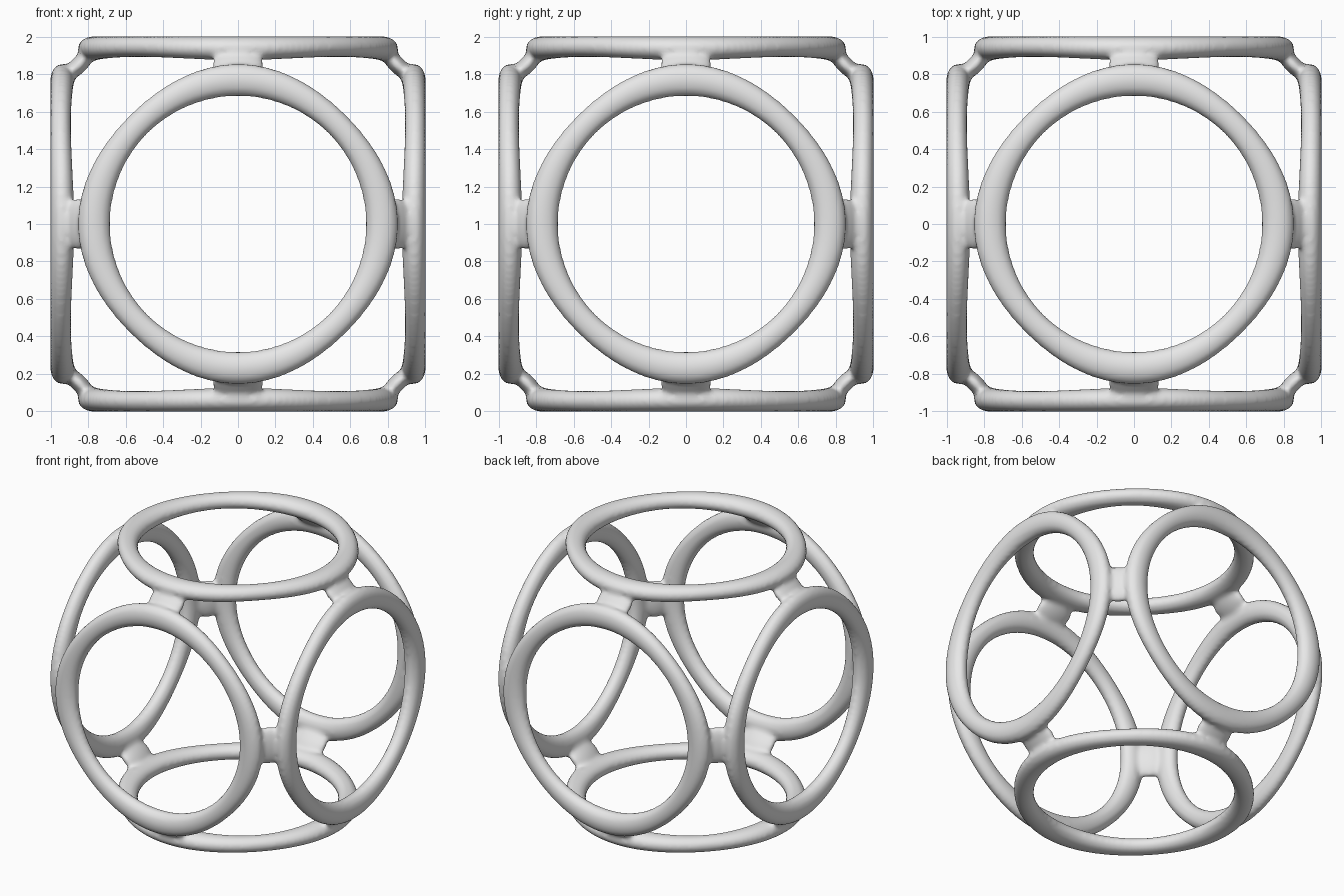
import bpy, bmesh, math
from mathutils import Matrix, Vector

if "Cube" in bpy.data.objects:
    bpy.data.objects.remove(bpy.data.objects["Cube"])

SEG, SIDES = 96, 20
GROW = 0.004            # allowance for the blending pass

grey = bpy.data.materials.new("plain_grey")
grey.diffuse_color = (0.8, 0.8, 0.8, 1)
grey.use_nodes = True
grey.node_tree.nodes["Principled BSDF"].inputs["Base Color"].default_value = grey.diffuse_color


def ring(bm, rot):
    """One hoop on a cube side, fuller towards its four joints."""
    loops = []
    for i in range(SEG):
        a = 2 * math.pi * i / SEG
        k = math.cos(2 * a) ** 2
        wide, deep = 0.065 + 0.018 * k, 0.052 + 0.008 * k
        rc, zc = 0.687 + wide, 1.0 - deep
        loop = []
        for j in range(SIDES):
            t = 2 * math.pi * j / SIDES
            r = rc + (wide + GROW) * math.cos(t)
            z = zc + (deep + GROW) * math.sin(t)
            loop.append(bm.verts.new(rot @ Vector((r * math.cos(a), r * math.sin(a), z))))
        loops.append(loop)
    for i in range(SEG):
        p, q = loops[i], loops[(i + 1) % SEG]
        for j in range(SIDES):
            n = (j + 1) % SIDES
            bm.faces.new((p[j], q[j], q[n], p[n]))


def web(bm, u, v):
    """Small bridge where two hoops nearly touch."""
    out = (u + v).normalized()
    across = (u - v).normalized()
    along = out.cross(across)
    m = Matrix((out, across, along)).transposed().to_4x4()
    m.translation = out * 1.203
    m = m @ Matrix.Diagonal((0.045, 0.11, 0.14, 1))
    bmesh.ops.create_uvsphere(bm, u_segments=24, v_segments=16, radius=1, matrix=m)


bm = bmesh.new()
axes = [Vector(a) for a in ((1, 0, 0), (-1, 0, 0), (0, 1, 0),
                            (0, -1, 0), (0, 0, 1), (0, 0, -1))]
for n in axes:
    ring(bm, Vector((0, 0, 1)).rotation_difference(n).to_matrix())
for i, u in enumerate(axes):
    for v in axes[i + 1:]:
        if abs(u.dot(v)) < 0.5:
            web(bm, u, v)
bmesh.ops.recalc_face_normals(bm, faces=bm.faces)
mesh = bpy.data.meshes.new("ring_cage")
bm.to_mesh(mesh)
bm.free()
mesh.materials.append(grey)
cage = bpy.data.objects.new("ring_cage", mesh)
cage.location.z = 1
bpy.context.collection.objects.link(cage)

# fuse hoops and bridges into one softly blended body
remesh = cage.modifiers.new("fuse", 'REMESH')
remesh.mode = 'VOXEL'
remesh.voxel_size = 0.016
remesh.use_smooth_shade = True
smooth = cage.modifiers.new("blend", 'SMOOTH')
smooth.factor = 0.5
smooth.iterations = 8
